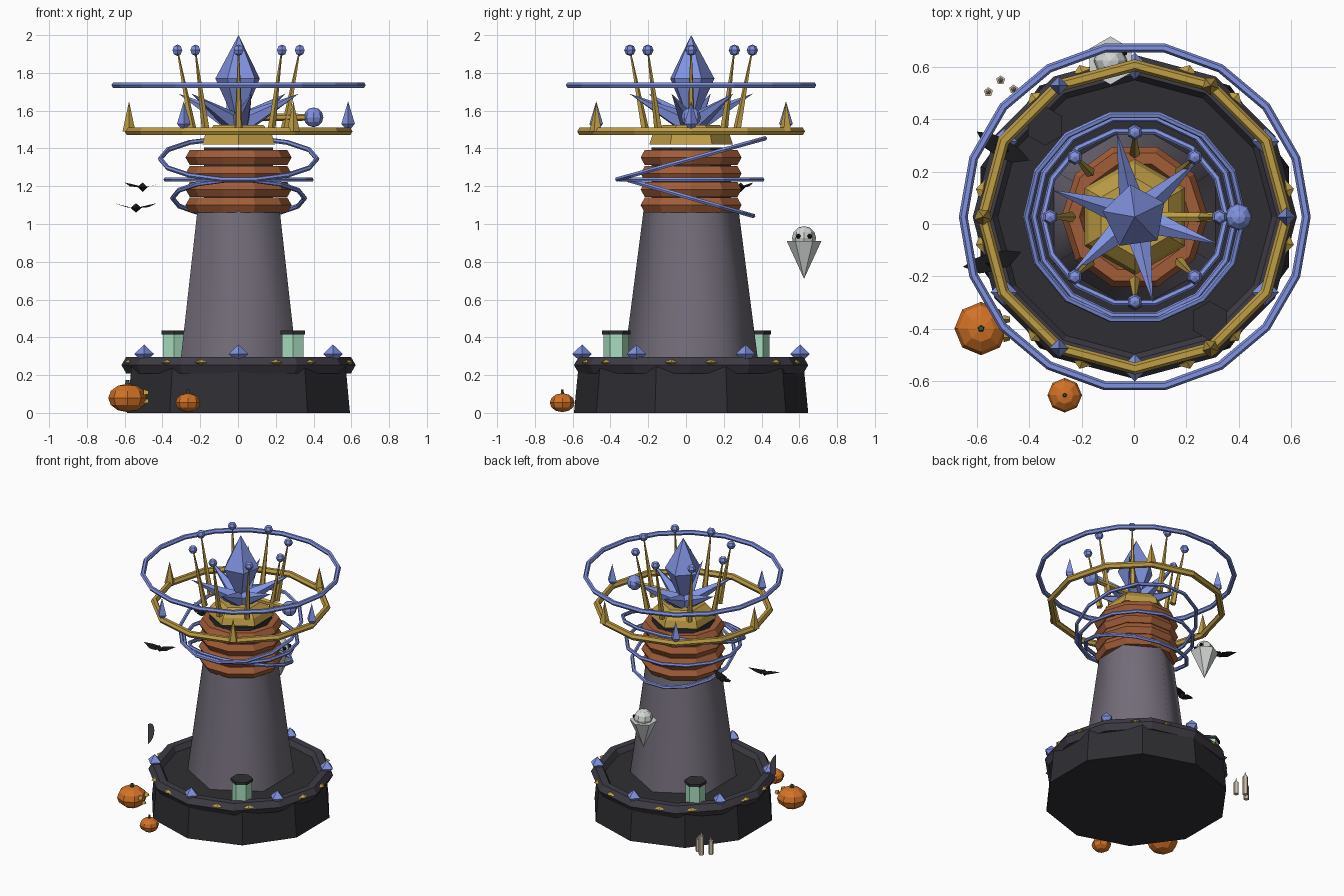
import bpy, math
from math import sin, cos, radians, pi
from mathutils import Vector

if "Cube" in bpy.data.objects:
    bpy.data.objects.remove(bpy.data.objects["Cube"])

CX, CY = 0.003, 0.027          # tower axis


def mat(name, r, g, b):
    m = bpy.data.materials.new(name)
    m.diffuse_color = (r, g, b, 1)
    m.use_nodes = True
    m.node_tree.nodes["Principled BSDF"].inputs["Base Color"].default_value = m.diffuse_color
    return m


DARK = mat("dark_stone", .028, .027, .032)
RIM = mat("rim_stone", .05, .045, .06)
STONE = mat("tower_stone", .17, .15, .19)
RUST = mat("rust", .36, .11, .04)
GOLD = mat("gold", .52, .34, .06)
BLUE = mat("blue", .22, .29, .75)
GREEN = mat("jar_green", .40, .72, .52)
ORANGE = mat("pumpkin", .65, .17, .02)
STEM = mat("stem", .04, .09, .05)
WHITE = mat("ghost_white", .65, .68, .66)
WAX = mat("wax", .62, .52, .40)
BLACK = mat("black", .01, .01, .012)


def done(name, m):
    o = bpy.context.object
    o.name = name
    o.data.materials.append(m)
    return o


def polar(r, deg, z):
    a = radians(deg)
    return Vector((CX + r * cos(a), CY + r * sin(a), z))


def frustum(name, m, x, y, z0, z1, r0, r1, n):
    bpy.ops.mesh.primitive_cone_add(vertices=n, radius1=r0, radius2=r1, depth=z1 - z0,
                                    location=(x, y, (z0 + z1) / 2))
    return done(name, m)


def spike(name, m, a, b, r0, r1=0, n=5):
    d = b - a
    bpy.ops.mesh.primitive_cone_add(vertices=n, radius1=r0, radius2=r1, depth=d.length,
                                    location=(a + b) / 2,
                                    rotation=d.to_track_quat('Z', 'Y').to_euler())
    return done(name, m)


def ring(name, m, R, r, z, n, k=6, tilt=0):
    bpy.ops.mesh.primitive_torus_add(major_radius=R, minor_radius=r, major_segments=n,
                                     minor_segments=k, location=(CX, CY, z),
                                     rotation=(radians(tilt), 0, 0))
    return done(name, m)


def ball(name, m, p, r, s=(1, 1, 1), seg=8, rings=6):
    bpy.ops.mesh.primitive_uv_sphere_add(segments=seg, ring_count=rings, radius=r, location=p)
    bpy.context.object.scale = s
    return done(name, m)


def mesh(name, m, verts, faces, loc, rz=0):
    me = bpy.data.meshes.new(name)
    me.from_pydata(verts, [], faces)
    o = bpy.data.objects.new(name, me)
    o.location, o.rotation_euler = loc, (0, 0, rz)
    bpy.context.collection.objects.link(o)
    me.materials.append(m)
    return o


def crystal(name, m, p, r, up, down, n=4, rz=0):
    v = [(r * sin(2 * pi * i / n), r * cos(2 * pi * i / n), 0) for i in range(n)]
    v += [(0, 0, up), (0, 0, -down)]
    f = [((i + 1) % n, i, n) for i in range(n)] + [(i, (i + 1) % n, n + 1) for i in range(n)]
    return mesh(name, m, v, f, p, rz)


# Base drum and rim
frustum("base_drum", DARK, CX, CY, 0, .26, .62, .595, 10)
ring("base_rim", RIM, .57, .05, .253, 12)
for i in range(18):
    a = 90 + i * 20
    if i % 3 == 0:
        crystal("rim_crystal", BLUE, polar(.577, a, .312), .052, .05, .05)
    else:
        o = crystal("rim_stud", GOLD, polar(.59, a, .266), .04, .016, .016, 4, radians(a))
        o.scale = (.7, 1, 1)

# Tower shaft (softly shaded hexagon) and dark core
frustum("tower_shaft", STONE, CX, CY, .25, 1.07, .358, .252, 6)
bpy.ops.object.shade_smooth_by_angle(angle=radians(65))
frustum("dark_core", DARK, CX, CY, 1.05, 1.405, .21, .21, 6)
for z in (1.10, 1.183, 1.267, 1.352):
    ring("rust_band", RUST, .235, .046, z, 10)

# Gold crown seat
frustum("crown_seat", GOLD, CX, CY, 1.42, 1.47, .222, .205, 6)
frustum("crown_cap", GOLD, CX, CY, 1.47, 1.525, .205, .15, 6)

# Orbiting rings
ring("orbit_high", BLUE, .415, .013, 1.345, 14, 6, 15.5)
ring("orbit_middle", BLUE, .385, .013, 1.235, 14)
ring("orbit_low", BLUE, .35, .013, 1.137, 14, 6, -16)
ring("gold_ring", GOLD, .58, .023, 1.49, 12)
ring("halo_ring", BLUE, .656, .017, 1.735, 18)

# Spikes on the gold ring, alternating
for i in range(6):
    p = polar(.58, 60 * i, 1.49)
    if i % 2:
        spike("ring_spike", GOLD, p, p + Vector((0, 0, .16)), .036)
    else:
        crystal("ring_crystal", BLUE, p + Vector((0, 0, .04)), .036, .12, .04)

# Central crystal cluster
crystal("main_crystal", BLUE, (CX, CY, 1.77), .125, .23, .27, 5, radians(8))
for i in range(6):
    a = 42 + 60 * i
    spike("side_crystal", BLUE, polar(.04, a, 1.54), polar(.335, a, 1.69), .055)

# Eight thin pins with ball tips
for i in range(8):
    a = 45 * i
    spike("crown_pin", GOLD, polar(.245, a, 1.50), polar(.322, a, 1.91), .022, .004)
    ball("pin_ball", BLUE, polar(.324, a, 1.92), .03, seg=6, rings=4)

# Side arm with orb
spike("orb_arm", GOLD, polar(.05, 0, 1.565), polar(.37, 0, 1.565), .022, .018, 6)
ball("arm_orb", BLUE, polar(.397, 0, 1.565), .052)

# Jars on the base
for x, y in ((.29, -.37), (-.34, .375)):
    frustum("jar", GREEN, x, y, .25, .415, .067, .067, 6)
    frustum("jar_lid", DARK, x, y, .415, .435, .075, .075, 6)

# Pumpkins
for x, y, r, h in ((-.585, -.40, .102, .075), (-.265, -.655, .066, .05)):
    ball("pumpkin", ORANGE, (x, y, h + .004), r, (1, 1, h / r))
    frustum("pumpkin_stem", STEM, x, y, 2 * h - .005, 2 * h + .025, r * .14, r * .1, 5)
for dy, dz in ((.035, .025), (-.035, .025), (0, -.02)):
    p = Vector((-.50, -.40 + dy, .08 + dz))
    spike("pumpkin_face", GOLD, p, p + Vector((.025, 0, 0)), .02, .012, 3)

# Bats: body and mirrored wings
for p, rz in (((-.505, .29, 1.195), -.5), ((-.54, -.145, 1.085), .25)):
    crystal("bat_body", BLACK, p, .03, .025, .025, 4, rz)
    for s in (-1, 1):
        mesh("bat_wing", BLACK,
             [(s * .01, .035, 0), (s * .01, -.035, 0), (s * .06, -.03, .004),
              (s * .115, .01, .025), (s * .06, .03, .012)],
             [(0, 1, 2, 4), (4, 2, 3)], p, rz)

# Ghost
gx, gy = -.09, .625
spike("ghost_body", WHITE, Vector((gx, gy, .91)), Vector((gx, gy, .71)), .092, 0, 6)
ball("ghost_head", WHITE, (gx, gy, .925), .064)
for dy in (-.03, .03):
    ball("ghost_eye", BLACK, (gx + .052, gy + dy, .935), .013, seg=6, rings=4)

# Candles
for x, y, h in ((-.51, .55, .14), (-.557, .505, .10), (-.46, .515, .09)):
    frustum("candle", WAX, x, y, 0, h, .018, .018, 5)
    frustum("candle_flame", WAX, x, y, h, h + .035, .01, 0, 5)

# Thin half-moon plate hovering beside the base
half = [(0, .075 * sin(pi * i / 8), -.075 * cos(pi * i / 8)) for i in range(9)]
mesh("half_moon", STONE, half, [tuple(range(9))], (-.63, -.15, .43))
